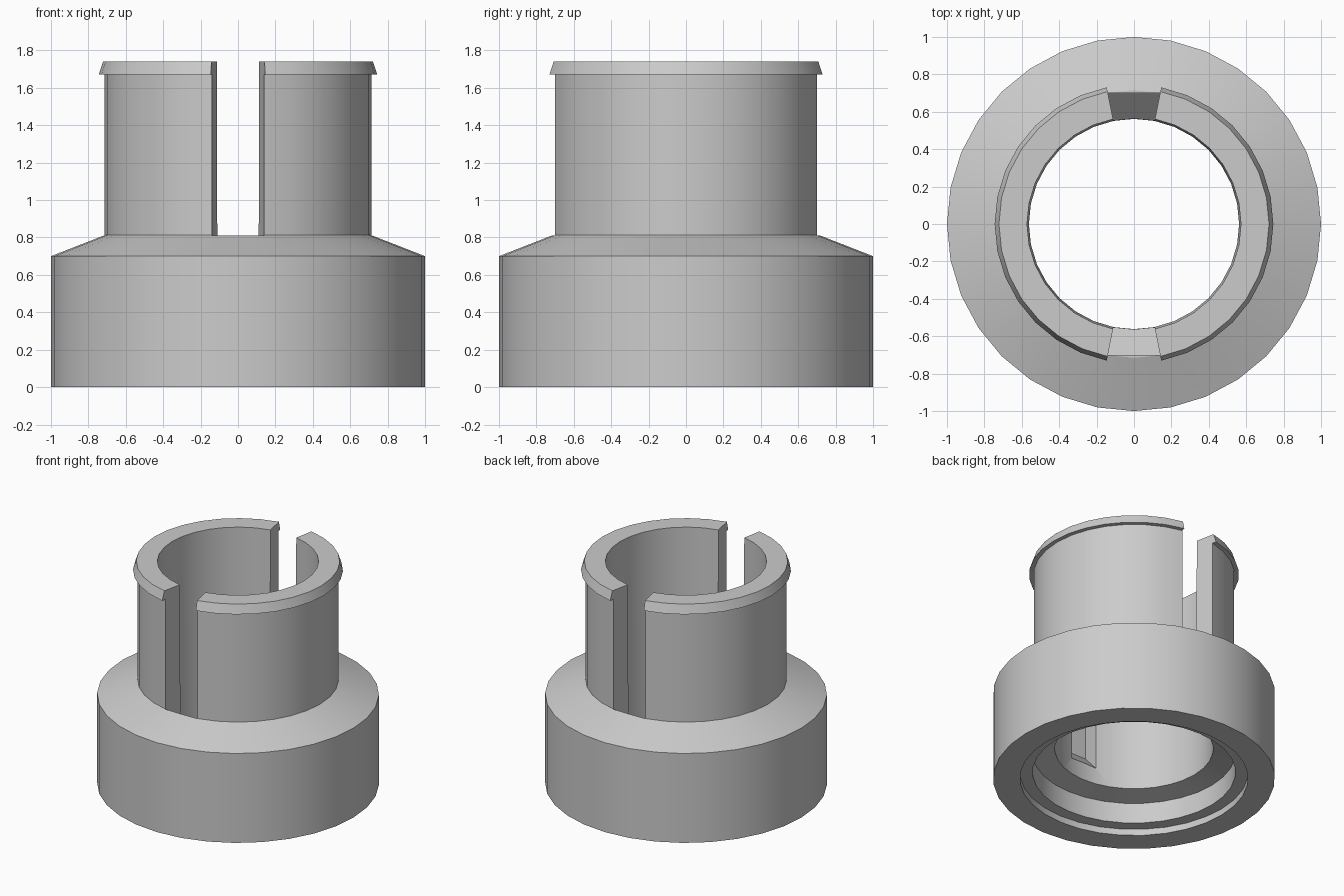
import bpy, bmesh, math

cube = bpy.data.objects.get("Cube")
if cube:
    bpy.data.objects.remove(cube, do_unlink=True)

SIDES = 32

grey = bpy.data.materials.new("plain_grey")
grey.use_nodes = True
colour = (0.6, 0.6, 0.6, 1)
grey.diffuse_color = colour
grey.node_tree.nodes["Principled BSDF"].inputs["Base Color"].default_value = colour


def make_object(name, bm):
    bmesh.ops.recalc_face_normals(bm, faces=bm.faces[:])
    mesh = bpy.data.meshes.new(name)
    bm.to_mesh(mesh)
    bm.free()
    mesh.materials.append(grey)
    obj = bpy.data.objects.new(name, mesh)
    bpy.context.collection.objects.link(obj)
    return obj


def lathe(name, profile):
    """Revolve a closed (radius, height) profile around z."""
    bm = bmesh.new()
    rings = []
    for i in range(SIDES):
        a = math.tau * i / SIDES
        rings.append([bm.verts.new((r * math.cos(a), r * math.sin(a), z)) for r, z in profile])
    n = len(profile)
    for i in range(SIDES):
        p, q = rings[i], rings[(i + 1) % SIDES]
        for j in range(n):
            k = (j + 1) % n
            bm.faces.new((p[j], q[j], q[k], p[k]))
    return make_object(name, bm)


def slot_cutters(name, profile, half_angle):
    """Two opposite wedges with radial sides, from a (distance, height) profile."""
    bm = bmesh.new()
    t = math.tan(half_angle)
    n = len(profile)
    for d in (-1, 1):
        left, right = [[bm.verts.new((s * y * t, d * y, z)) for y, z in profile] for s in (-1, 1)]
        bm.faces.new(left)
        bm.faces.new(right[::-1])
        for j in range(n):
            k = (j + 1) % n
            bm.faces.new((left[j], right[j], right[k], left[k]))
    return make_object(name, bm)


# Collar: wide base, sloped shoulder, tube with snap lip, stepped underside
collar = lathe("slotted_collar", [
    (1.0, 0), (1.0, 0.70), (0.713, 0.812), (0.713, 1.67), (0.745, 1.67),
    (0.722, 1.74), (0.572, 1.74), (0.562, 0.24), (0.72, 0.21),
    (0.72, 0.05), (0.81, 0.05), (0.81, 0)])

# Slots: open above the shoulder, pocket with sloped floor below it
cutter = slot_cutters("slot_cutter", [
    (0.5, 0.315), (0.70, 0.52), (0.70, 0.811), (0.9, 0.811), (0.9, 1.9), (0.5, 1.9)],
    math.radians(11.3))
cutter.hide_render = True

cut = collar.modifiers.new("slots", "BOOLEAN")
cut.operation = "DIFFERENCE"
cut.solver = "EXACT"
cut.object = cutter

bpy.ops.object.select_all(action="DESELECT")
collar.select_set(True)
bpy.context.view_layer.objects.active = collar
bpy.ops.object.modifier_apply(modifier=cut.name)
bpy.data.objects.remove(cutter, do_unlink=True)

# Smooth round walls, crisp corners
bpy.ops.object.shade_smooth_by_angle(angle=math.radians(20))
